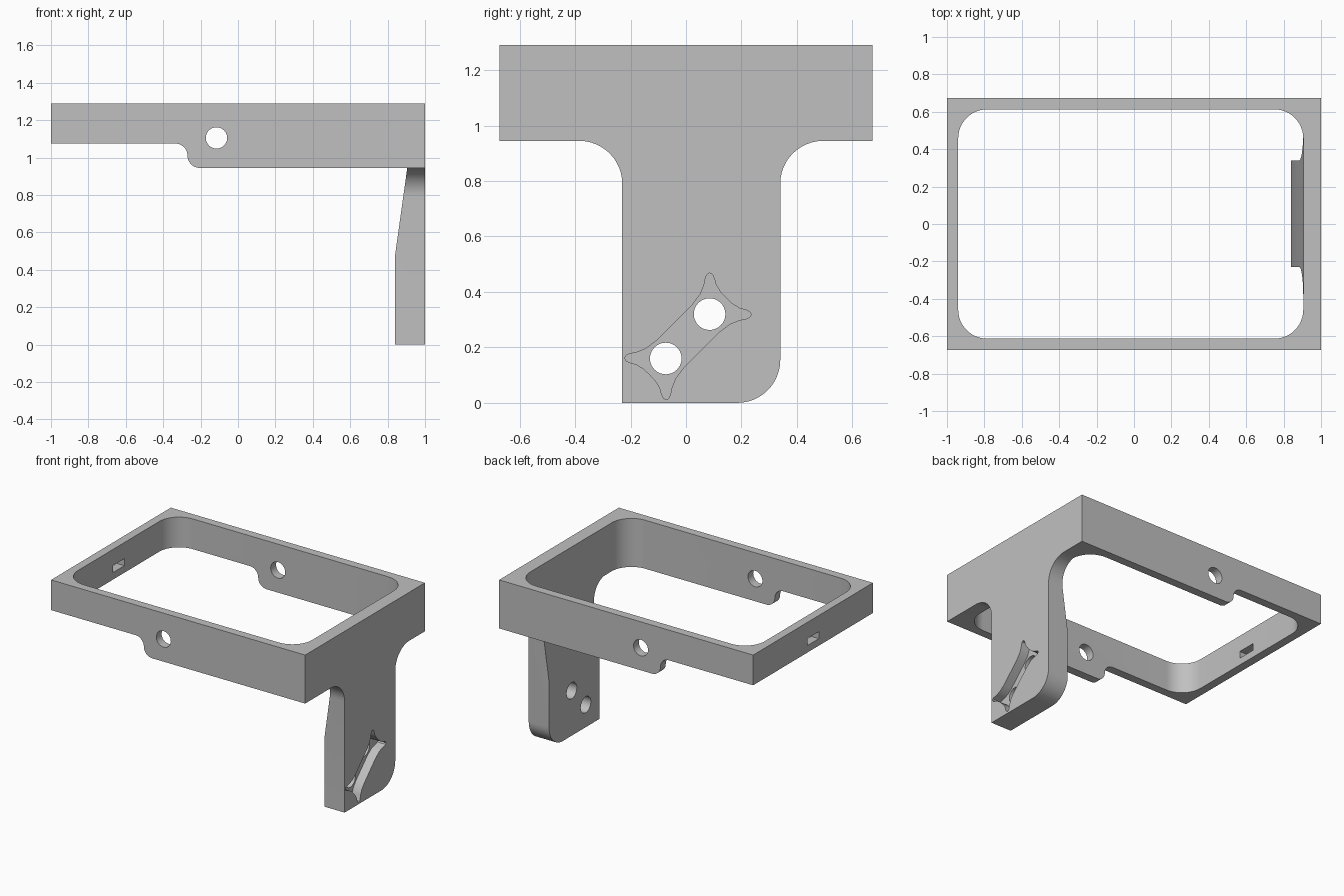
import bpy, bmesh
from math import cos, sin, pi, radians, sqrt
from mathutils import Vector

cube = bpy.data.objects.get("Cube")
if cube:
    bpy.data.objects.remove(cube, do_unlink=True)

grey = bpy.data.materials.new("plain grey")
grey.use_nodes = True
grey.diffuse_color = (0.53, 0.53, 0.53, 1)
grey.node_tree.nodes["Principled BSDF"].inputs["Base Color"].default_value = grey.diffuse_color


def arc(cx, cy, r, start, end, steps=12):
    angles = [radians(start + (end - start) * i / steps) for i in range(steps + 1)]
    return [(cx + r * cos(a), cy + r * sin(a)) for a in angles]


def circle(cx, cy, r):
    return arc(cx, cy, r, 0, 360, 40)[:-1]


def prism(name, outline, axis, low, high):
    """Extrude a closed 2D outline along one axis."""
    def place(p, d):
        return {"x": (d, *p), "y": (p[0], d, p[1]), "z": (*p, d)}[axis]
    bm = bmesh.new()
    face = bm.faces.new([bm.verts.new(place(p, low)) for p in outline])
    new = bmesh.ops.extrude_face_region(bm, geom=[face])["geom"]
    shift = Vector(place((0, 0), high - low))
    bmesh.ops.translate(bm, vec=shift, verts=[v for v in new if isinstance(v, bmesh.types.BMVert)])
    bmesh.ops.recalc_face_normals(bm, faces=bm.faces)
    mesh = bpy.data.meshes.new(name)
    bm.to_mesh(mesh)
    bm.free()
    mesh.materials.append(grey)
    obj = bpy.data.objects.new(name, mesh)
    bpy.context.collection.objects.link(obj)
    return obj


def combine(target, tool, operation):
    """Apply a boolean and discard the tool object."""
    mod = target.modifiers.new(tool.name, "BOOLEAN")
    mod.object, mod.operation, mod.solver = tool, operation, "EXACT"
    bpy.context.view_layer.objects.active = target
    bpy.ops.object.modifier_apply(modifier=mod.name)
    bpy.data.objects.remove(tool, do_unlink=True)


# Rectangular frame with a stepped lower edge
step = 0.065
side = [(-1, 1.29), (-1, 1.075)]
side += arc(-0.335, 1.01, step, 90, 0) + arc(-0.205, 1.01, step, 180, 270)
side += [(1, 0.945), (1, 1.29)]
frame = prism("bracket_frame", side, "y", -0.673, 0.673)

# Rounded opening through the frame
r = 0.155
x0, x1, y1 = -0.94 + r, 0.905 - r, 0.613 - r
opening = (arc(x1, y1, r, 0, 90) + arc(x0, y1, r, 90, 180)
           + arc(x0, -y1, r, 180, 270) + arc(x1, -y1, r, 270, 360))
combine(frame, prism("opening", opening, "z", 0.5, 1.5), "DIFFERENCE")

# Round holes in the long walls, slot in the short wall
combine(frame, prism("wall_holes", circle(-0.115, 1.105, 0.057), "y", -1, 1), "DIFFERENCE")
slot = [(-0.065, 1.125), (0.065, 1.125), (0.065, 1.175), (-0.065, 1.175)]
combine(frame, prism("wall_slot", slot, "x", -1.1, -0.8), "DIFFERENCE")

# Leg with filleted shoulders and one rounded lower corner
profile = [(-0.23, 0)] + arc(0.185, r, r, -90, 0) + arc(0.495, 0.79, r, 180, 90)
profile += [(0.495, 1), (-0.385, 1)] + arc(-0.385, 0.79, r, 90, 0)
leg = prism("leg", profile, "x", 0.84, 1)

# Taper the inner face of the leg towards the frame
bm = bmesh.new()
bm.from_mesh(leg.data)
cut = bmesh.ops.bisect_plane(bm, geom=bm.verts[:] + bm.edges[:] + bm.faces[:],
                             plane_co=(0.84, 0, 0.48), plane_no=(-0.465, 0, 0.065),
                             clear_outer=True)
bmesh.ops.holes_fill(bm, edges=[e for e in bm.edges if e.is_boundary])
bmesh.ops.recalc_face_normals(bm, faces=bm.faces)
bm.to_mesh(leg.data)
bm.free()

# Diagonal pocket with relieved corners, mirrored from one quarter
quarter = [(0.195, 0), (0.196, 0.03), (0.203, 0.06), (0.214, 0.079), (0.22, 0.095),
           (0.217, 0.106), (0.207, 0.109), (0.195, 0.105), (0.172, 0.09),
           (0.14, 0.076), (0.09, 0.069)]
half = quarter + [(-u, v) for u, v in reversed(quarter)]
ring = half + [(-u, -v) for u, v in half[1:-1]]
ring.insert(len(half), (-0.196, -0.015))
pocket = [(0.007 + (u - v) / sqrt(2), 0.24 + (u + v) / sqrt(2)) for u, v in ring]
combine(leg, prism("pocket", pocket, "x", 0.935, 1.1), "DIFFERENCE")

# Screw holes through the pocket floor
for y, z in ((0.085, 0.32), (-0.073, 0.16)):
    combine(leg, prism("screw_hole", circle(y, z, 0.057), "x", 0.6, 1.2), "DIFFERENCE")

combine(frame, leg, "UNION")

# Smooth the rounded walls, keep the edges sharp
bpy.ops.object.select_all(action="DESELECT")
frame.select_set(True)
bpy.context.view_layer.objects.active = frame
bpy.ops.object.shade_smooth_by_angle(angle=pi / 6)
